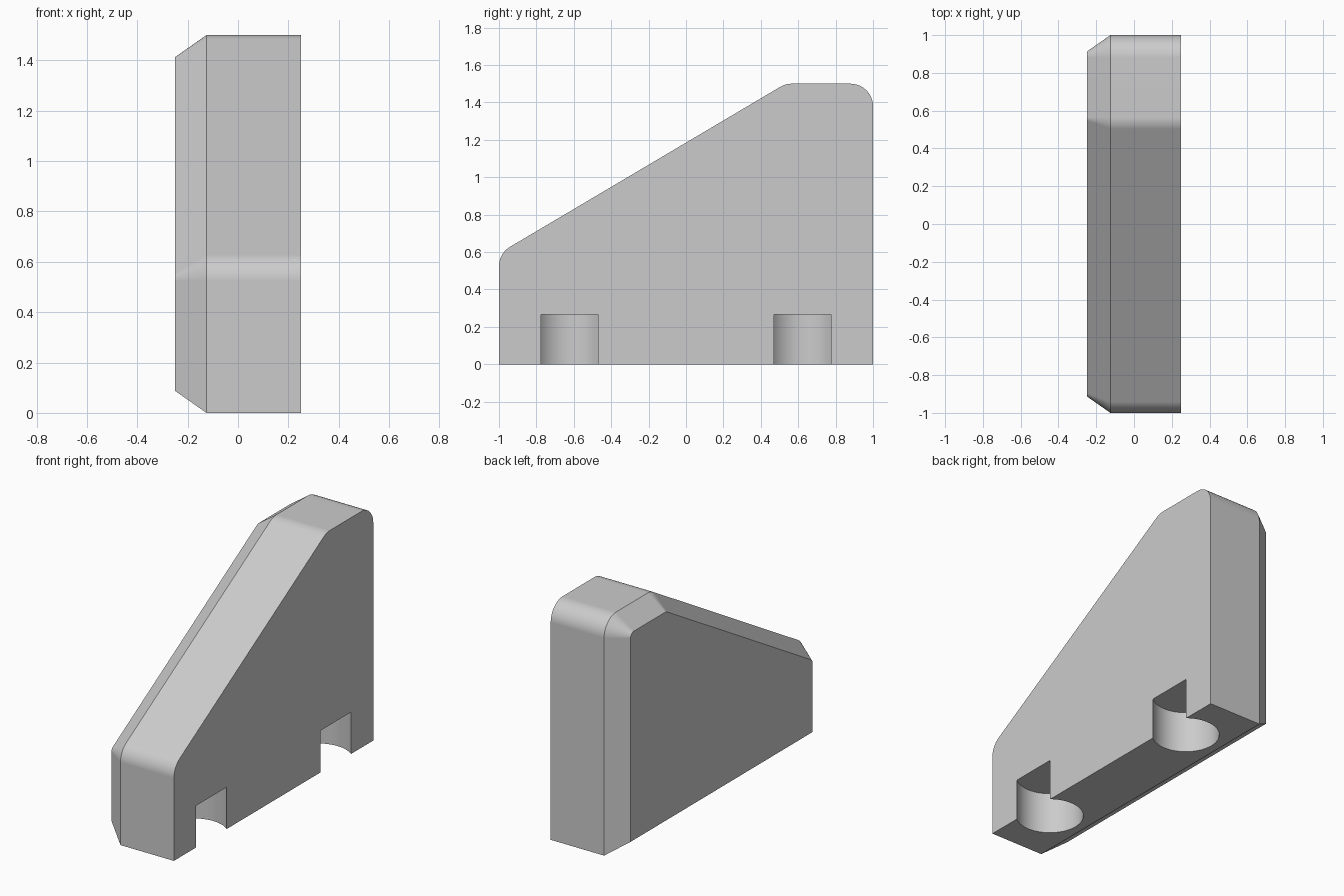
import bpy, bmesh, math
from mathutils import Vector

cube = bpy.data.objects.get("Cube")
if cube:
    bpy.data.objects.remove(cube, do_unlink=True)

# Material
grey = bpy.data.materials.new("plain grey")
grey.use_nodes = True
colour = (0.6, 0.6, 0.6, 1)
grey.diffuse_color = colour
grey.node_tree.nodes["Principled BSDF"].inputs["Base Color"].default_value = colour

# Sharp side profile (y, z), counter-clockwise
CORNERS = [Vector(p) for p in [(-1, 0), (1, 0), (1, 1.5), (0.532, 1.5), (-1, 0.593)]]
ROUNDED = [False, False, True, True, True]
RADIUS, INSET, SEGMENTS = 0.12, 0.0875, 10


def outline(inset):
    """Side profile moved inwards, with its upper corners rounded."""
    points = []
    for i, corner in enumerate(CORNERS):
        a = (corner - CORNERS[i - 1]).normalized()
        b = (CORNERS[(i + 1) % len(CORNERS)] - corner).normalized()
        na, nb = Vector((-a.y, a.x)), Vector((-b.y, b.x))
        bisector = (na + nb) / (1 + na.dot(nb))
        if not ROUNDED[i]:
            points.append(corner + bisector * inset)
            continue
        centre = corner + bisector * RADIUS
        start = math.atan2(-na.y, -na.x)
        turn = a.angle(b)
        for k in range(SEGMENTS + 1):
            t = start + turn * k / SEGMENTS
            points.append(centre + Vector((math.cos(t), math.sin(t))) * (RADIUS - inset))
    return points


# Wedge body: straight slab, then a chamfer around the -x side
bm = bmesh.new()
rings = [[bm.verts.new((x, p.x, p.y)) for p in outline(inset)]
         for x, inset in ((0.25, 0), (-0.125, 0), (-0.25, INSET))]
bm.faces.new(rings[0])
bm.faces.new(rings[-1][::-1])
for r, s in zip(rings, rings[1:]):
    for i in range(len(r)):
        j = (i + 1) % len(r)
        bm.faces.new((r[i], s[i], s[j], r[j]))
bmesh.ops.recalc_face_normals(bm, faces=bm.faces)
mesh = bpy.data.meshes.new("wedge_body")
bm.to_mesh(mesh)
bm.free()
mesh.materials.append(grey)
body = bpy.data.objects.new("wedge_body", mesh)
bpy.context.collection.objects.link(body)

# Two round sockets in the underside, open through the +x face
for name, y in (("front_socket_cutter", -0.623), ("back_socket_cutter", 0.623)):
    bpy.ops.mesh.primitive_cylinder_add(vertices=64, radius=0.1975, depth=0.53,
                                        location=(0.125, y, 0))
    cutter = bpy.context.object
    cutter.name = name
    cutter.data.materials.append(grey)
    cutter.hide_render = True
    cutter.hide_set(True)
    cut = body.modifiers.new(name, "BOOLEAN")
    cut.operation, cut.solver, cut.object = "DIFFERENCE", "EXACT", cutter

# Apply the cuts, then shade smooth with flat faces kept flat
bpy.ops.object.select_all(action="DESELECT")
body.select_set(True)
bpy.context.view_layer.objects.active = body
for modifier in list(body.modifiers):
    cutter = modifier.object
    bpy.ops.object.modifier_apply(modifier=modifier.name)
    bpy.data.objects.remove(cutter, do_unlink=True)
bpy.ops.object.shade_smooth_by_angle(angle=math.radians(25))
weighted = body.modifiers.new("flat_face_normals", "WEIGHTED_NORMAL")
weighted.keep_sharp = True
